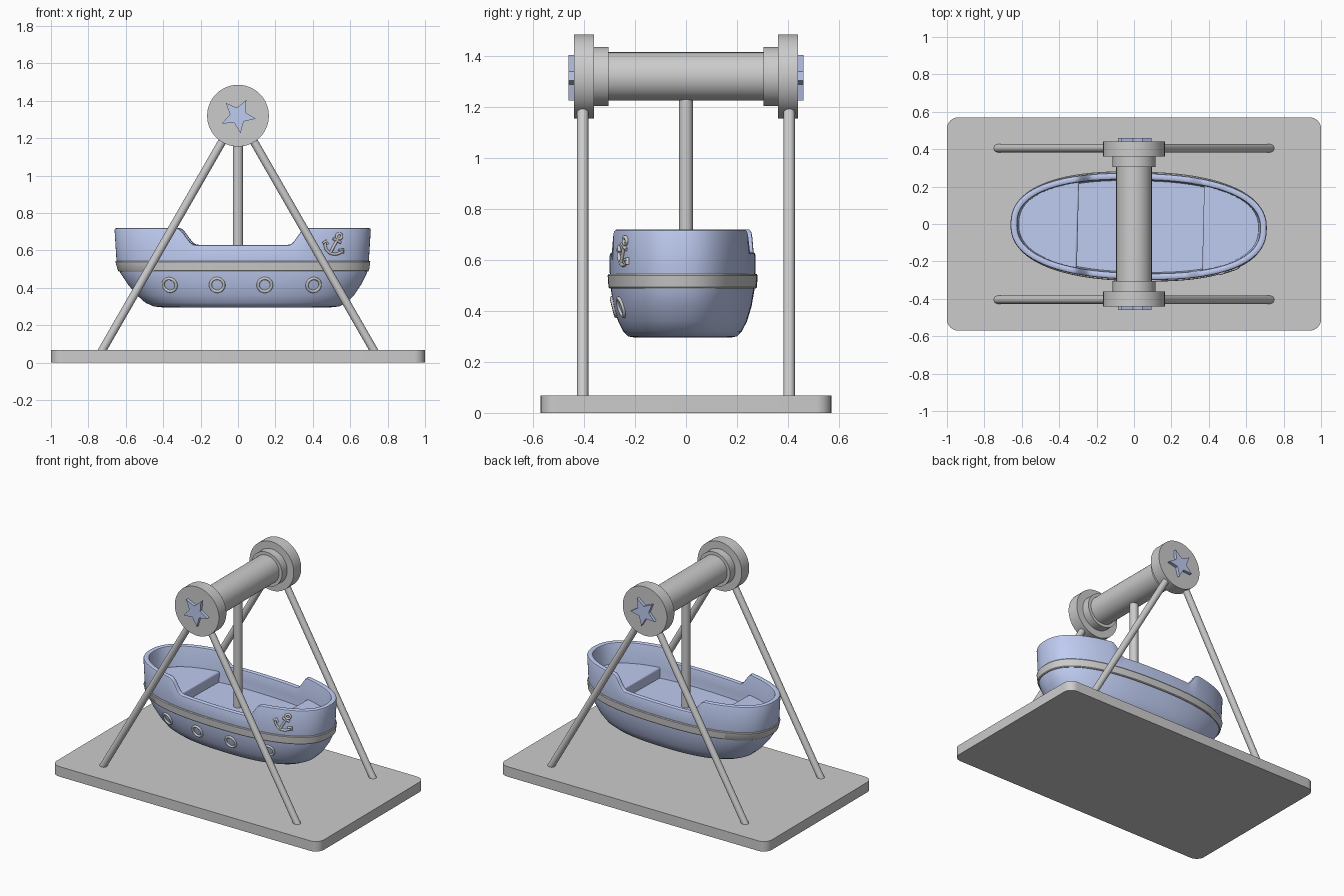
import bpy, bmesh, math
from mathutils import Vector, Matrix

if "Cube" in bpy.data.objects:
    bpy.data.objects.remove(bpy.data.objects["Cube"])

blue = bpy.data.materials.new("soft_blue")
blue.diffuse_color = (0.52, 0.6, 0.88, 1)
blue.use_nodes = True
blue.node_tree.nodes["Principled BSDF"].inputs["Base Color"].default_value = blue.diffuse_color
BOAT = Matrix.Translation((0.025, -0.013, 0)) @ Matrix.Rotation(math.radians(-1.4), 4, 'Z') @ Matrix.Translation((-0.025, 0, 0))

def finish(name, bm, mat=None, xf=None, bevel=0):
    bmesh.ops.recalc_face_normals(bm, faces=bm.faces)
    me = bpy.data.meshes.new(name)
    bm.to_mesh(me)
    bm.free()
    ob = bpy.data.objects.new(name, me)
    bpy.context.collection.objects.link(ob)
    if mat:
        me.materials.append(mat)
    if xf:
        ob.matrix_world = xf
    if bevel:
        m = ob.modifiers.new("bevel", 'BEVEL')
        m.width, m.segments = bevel, 3
    bpy.ops.object.select_all(action='DESELECT')
    ob.select_set(True)
    bpy.context.view_layer.objects.active = ob
    bpy.ops.object.shade_smooth_by_angle(angle=math.radians(35))
    return ob

def rod(name, a, b, r, seg=32):
    a, b = Vector(a), Vector(b)
    bm = bmesh.new()
    bmesh.ops.create_cone(bm, cap_ends=True, segments=seg, radius1=r, radius2=r, depth=(b - a).length)
    q = (b - a).to_track_quat('Z', 'Y').to_matrix().to_4x4()
    return finish(name, bm, xf=Matrix.Translation((a + b) / 2) @ q)

def prism(name, pts, vec, mat=None, xf=None, bevel=0):
    bm = bmesh.new()
    f = bm.faces.new([bm.verts.new(p) for p in pts])
    ex = bmesh.ops.extrude_face_region(bm, geom=[f])
    bmesh.ops.translate(bm, vec=vec, verts=[v for v in ex['geom'] if isinstance(v, bmesh.types.BMVert)])
    return finish(name, bm, mat, xf, bevel)

def loft(name, rings, mat, caps):
    bm = bmesh.new()
    rv = [[bm.verts.new(p) for p in r] for r in rings]
    n = len(rv[0])
    pairs = list(zip(rv, rv[1:])) + ([] if caps else [(rv[-1], rv[0])])
    for r0, r1 in pairs:
        for i in range(n):
            bm.faces.new((r0[i], r0[(i + 1) % n], r1[(i + 1) % n], r1[i]))
    if caps:
        bm.faces.new(rv[0])
        bm.faces.new(rv[-1])
    return finish(name, bm, mat, BOAT)

# Base plate with rounded corners
plate = []
for sx, sy, a0 in ((1, 1, 0), (-1, 1, 90), (-1, -1, 180), (1, -1, 270)):
    for k in range(9):
        a = math.radians(a0 + k * 11.25)
        plate.append((sx * 0.94 + 0.06 * math.cos(a), sy * 0.51 + 0.06 * math.sin(a), 0))
prism("base_plate", plate, (0, 0, 0.068))

# Legs, hub discs, collars and stars on both sides
H = 1.32
for s, side in ((-1, "front"), (1, "back")):
    for x, lr in ((-1, "left"), (1, "right")):
        rod(f"{side}_{lr}_leg", (x * 0.735, s * 0.405, 0.05), (x * 0.06, s * 0.405, 1.225), 0.022)
    rod(f"{side}_hub_disc", (0, s * 0.36, H), (0, s * 0.44, H), 0.165, 64)
    rod(f"{side}_collar", (0, s * 0.305, H), (0, s * 0.362, H), 0.116, 64)
    star = []
    for k in range(10):
        a, r = math.radians(62 + 36 * k), (0.095, 0.043)[k % 2]
        star.append((r * math.cos(a), s * 0.435, H + r * math.sin(a)))
    prism(f"{side}_star", star, (0, s * 0.025, 0), blue)
rod("axle", (0, -0.32, H), (0, 0.32, H), 0.095, 64)
rod("hanger_rod", (0, 0, 0.49), (0, 0, 1.25), 0.027)

# Hull sections: height, stern x, bow x, half width
SEC = [(0.295, -0.40, 0.49, 0.185), (0.30, -0.45, 0.54, 0.212), (0.32, -0.495, 0.58, 0.232),
       (0.36, -0.54, 0.62, 0.252), (0.42, -0.59, 0.66, 0.27), (0.48, -0.63, 0.69, 0.28),
       (0.55, -0.65, 0.70, 0.285), (0.72, -0.66, 0.71, 0.285)]
E = 2.4

def section(z):
    z = min(max(z, SEC[0][0]), SEC[-1][0])
    for p, q in zip(SEC, SEC[1:]):
        if z <= q[0]:
            t = (z - p[0]) / (q[0] - p[0])
            return [p[i] + t * (q[i] - p[i]) for i in (1, 2, 3)]

def sheer(x):
    def step(t):
        t = min(max(t, 0), 1)
        return t * t * (3 - 2 * t)
    return 0.63 + 0.09 * (step((-0.225 - x) / 0.095) + step((x - 0.28) / 0.09))

def ring(z, grow=0, drop=None, n=256):
    xl, xr, b = section(z)
    c, a, b = (xl + xr) / 2, (xr - xl) / 2 + grow, b + grow
    out = []
    for i in range(n):
        t = 2 * math.pi * i / n
        co, si = math.cos(t), math.sin(t)
        x = c + a * math.copysign(abs(co) ** (2 / E), co)
        y = b * math.copysign(abs(si) ** (2 / E), si)
        out.append((x, y, z if drop is None else sheer(x) - drop))
    return out

def surf(x, z, out=0):
    xl, xr, b = section(z)
    t = abs(x - (xl + xr) / 2) / ((xr - xl) / 2)
    return Vector((x, -b * max(1 - t ** E, 0) ** (1 / E) - out, z))

# Hull shell: outside, rounded rim, inside wall and floor
rings = [ring(s[0]) for s in SEC[:-1]]
rings += [ring(0.72, g, d) for g, d in ((0, 0.012), (-0.003, 0.004), (-0.01, 0),
                                        (-0.026, 0), (-0.033, 0.004), (-0.036, 0.012))]
rings += [ring(0.56, -0.036), ring(0.51, -0.038)]
loft("hull", rings, blue, True)

# Belt around the hull
loft("hull_belt", [ring(0.488, -0.01), ring(0.488, 0.005), ring(0.493, 0.009),
                   ring(0.539, 0.009), ring(0.544, 0.005), ring(0.544, -0.01)], None, False)

# Raised decks at both ends
for name, s, lim in (("stern_deck", -1, -0.30), ("bow_deck", 1, 0.37)):
    pts = [Vector(p) for p in ring(0.505, -0.02) if (p[0] - lim) * s > 0.012]
    pts.sort(key=lambda p: p.y)
    y = pts[0].y
    pts = [Vector((lim, y, 0.505))] + pts + [Vector((lim, -y, 0.505))]
    prism(name, pts, (0, 0, 0.075), blue, BOAT, 0.01)

# Porthole rings on the front side
for k, x in enumerate((-0.36, -0.105, 0.15, 0.41)):
    z, e = 0.415, 0.02
    p = surf(x, z)
    n = (surf(x + e, z) - surf(x - e, z)).cross(surf(x, z + e) - surf(x, z - e)).normalized()
    bpy.ops.mesh.primitive_torus_add(major_radius=0.036, minor_radius=0.008, major_segments=40, minor_segments=12)
    ob = bpy.context.object
    ob.name = f"porthole_{k + 1}"
    ob.matrix_world = BOAT @ Matrix.Translation(p) @ n.to_track_quat('Z', 'Y').to_matrix().to_4x4()
    bpy.ops.object.shade_smooth_by_angle(angle=math.radians(40))

# Anchor wrapped on the bow: ring, stock, shank, arms and flukes
def arc(cy, r, a0, a1, n):
    return [(r * math.cos(math.radians(a0 + (a1 - a0) * i / n)),
             cy + r * math.sin(math.radians(a0 + (a1 - a0) * i / n))) for i in range(n + 1)]

strokes = [arc(0.046, 0.014, 0, 360, 20), [(-0.024, 0.02), (0, 0.02), (0.024, 0.02)],
           [(0, 0.033), (0, 0), (0, -0.03), (0, -0.056)], arc(-0.005, 0.051, 195, 345, 16),
           [(-0.058, -0.028), (-0.05, -0.008), (-0.034, -0.022)],
           [(0.058, -0.028), (0.05, -0.008), (0.034, -0.022)]]
cu = bpy.data.curves.new("anchor_path", 'CURVE')
cu.dimensions, cu.bevel_depth, cu.bevel_resolution, cu.use_fill_caps = '3D', 0.0075, 3, True
ca, sa = math.cos(math.radians(-28)), math.sin(math.radians(-28))
for st in strokes:
    sp = cu.splines.new('POLY')
    sp.points.add(len(st) - 1)
    for pt, (u, v) in zip(sp.points, st):
        pt.co = (*surf(0.525 + u * ca - v * sa, 0.635 + u * sa + v * ca, 0.004), 1)
anchor = bpy.data.objects.new("anchor", cu)
bpy.context.collection.objects.link(anchor)
anchor.matrix_world = BOAT
bpy.ops.object.select_all(action='DESELECT')
anchor.select_set(True)
bpy.context.view_layer.objects.active = anchor
bpy.ops.object.convert(target='MESH')
